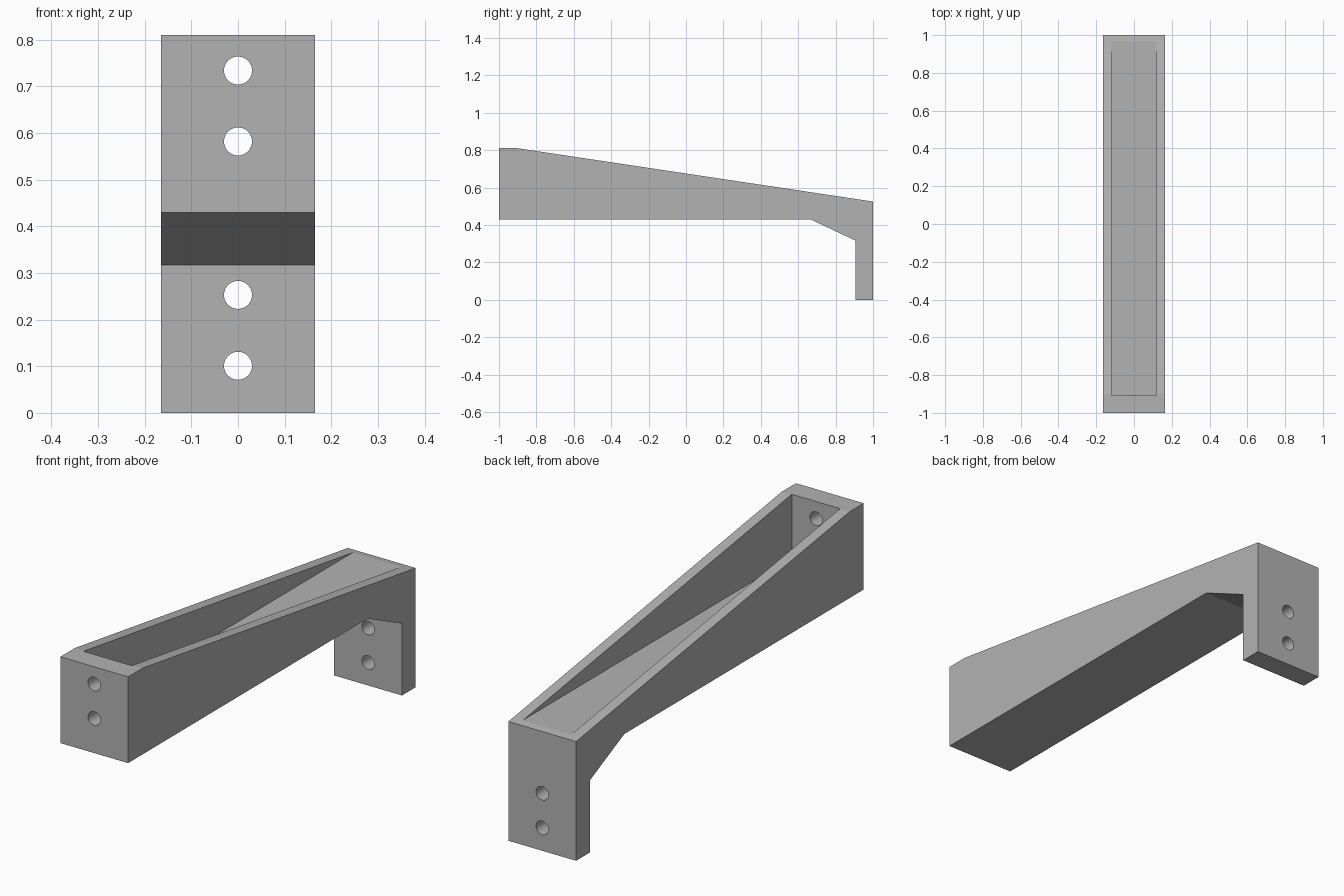
import bpy, bmesh, math
from mathutils import Matrix, Vector

if "Cube" in bpy.data.objects:
    bpy.data.objects.remove(bpy.data.objects["Cube"], do_unlink=True)

WIDTH = 0.33
GREY = (0.45, 0.45, 0.45, 1)

grey = bpy.data.materials.new("plain grey")
grey.use_nodes = True
grey.diffuse_color = GREY
grey.node_tree.nodes["Principled BSDF"].inputs["Base Color"].default_value = GREY


def make_object(name, bm):
    bmesh.ops.recalc_face_normals(bm, faces=bm.faces)
    mesh = bpy.data.meshes.new(name)
    bm.to_mesh(mesh)
    bm.free()
    mesh.materials.append(grey)
    obj = bpy.data.objects.new(name, mesh)
    bpy.context.collection.objects.link(obj)
    return obj


def extruded_profile(name, points, width):
    """Extrude a side (y, z) outline across x, centred on x = 0."""
    bm = bmesh.new()
    face = bm.faces.new([bm.verts.new((-width / 2, y, z)) for y, z in points])
    extruded = bmesh.ops.extrude_face_region(bm, geom=[face])["geom"]
    moved = [v for v in extruded if isinstance(v, bmesh.types.BMVert)]
    bmesh.ops.translate(bm, verts=moved, vec=(width, 0, 0))
    return make_object(name, bm)


def hole_cutter(name, y, z):
    bm = bmesh.new()
    place = Matrix.Translation(Vector((0, y, z))) @ Matrix.Rotation(math.pi / 2, 4, "X")
    bmesh.ops.create_cone(bm, cap_ends=True, segments=40, radius1=0.03,
                          radius2=0.03, depth=0.16, matrix=place)
    return make_object(name, bm)


# Tapered arm with a braced mounting leg at the back
bracket = extruded_profile("bracket_arm", [
    (-1, 0.43), (0.665, 0.43), (0.905, 0.317), (0.905, 0), (1, 0),
    (1, 0.525), (-0.9, 0.81), (-1, 0.81)], WIDTH)

# Open tray with a level floor that runs out at the sloping top
cutters = [extruded_profile("tray_cutter", [
    (-0.905, 0.53), (1.1, 0.53), (1.1, 1), (-0.905, 1)], 0.236)]

# Screw holes in the front wall and in the back leg
for end, y, heights in (("front", -0.95, (0.582, 0.734)), ("back", 0.95, (0.101, 0.253))):
    for z in heights:
        cutters.append(hole_cutter(end + "_hole_cutter", y, z))

bpy.context.view_layer.objects.active = bracket
bracket.select_set(True)
for cutter in cutters:
    mod = bracket.modifiers.new(cutter.name, "BOOLEAN")
    mod.operation = "DIFFERENCE"
    mod.solver = "EXACT"
    mod.object = cutter
    bpy.ops.object.modifier_apply(modifier=mod.name)
    bpy.data.objects.remove(cutter, do_unlink=True)

# Round hole walls, sharp everywhere else
bpy.ops.object.select_all(action="DESELECT")
bracket.select_set(True)
bpy.ops.object.shade_smooth_by_angle(angle=math.radians(12))
for poly in bracket.data.polygons:
    n = poly.normal
    radial = abs(n.y) < 0.01 and poly.area < 0.001
    poly.use_smooth = radial
